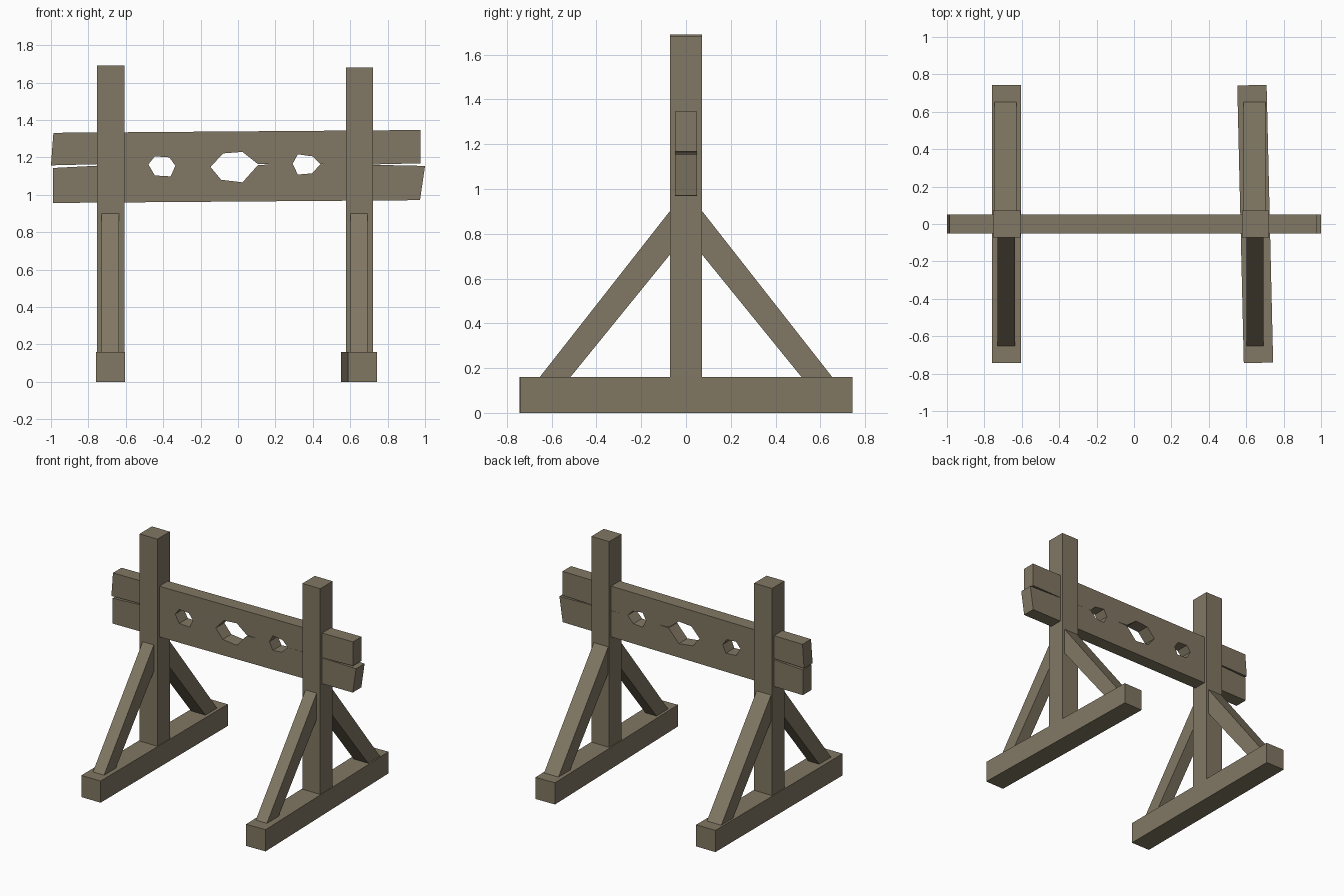
import bpy, bmesh, math
from mathutils import Matrix, Vector

cube = bpy.data.objects.get("Cube")
if cube:
    bpy.data.objects.remove(cube, do_unlink=True)

wood = bpy.data.materials.new("weathered_wood")
wood.use_nodes = True
wood.diffuse_color = (0.22, 0.185, 0.125, 1)
wood.node_tree.nodes["Principled BSDF"].inputs["Base Color"].default_value = wood.diffuse_color


def prism(name, points, depth):
    """Extrude a flat outline symmetrically along the depth vector."""
    bm = bmesh.new()
    half = Vector(depth) / 2
    face = bm.faces.new([bm.verts.new(Vector(p) - half) for p in points])
    extruded = bmesh.ops.extrude_face_region(bm, geom=[face])["geom"]
    moved = [g for g in extruded if isinstance(g, bmesh.types.BMVert)]
    bmesh.ops.translate(bm, verts=moved, vec=Vector(depth))
    bmesh.ops.recalc_face_normals(bm, faces=bm.faces)
    mesh = bpy.data.meshes.new(name)
    bm.to_mesh(mesh)
    bm.free()
    mesh.materials.append(wood)
    obj = bpy.data.objects.new(name, mesh)
    bpy.context.collection.objects.link(obj)
    return obj


def beam(name, x, width, length, bottom, top):
    """Upright or lying box, centred on y = 0."""
    w, d = width / 2, length / 2
    outline = [(-w, -d, 0), (w, -d, 0), (w, d, 0), (-w, d, 0)]
    obj = prism(name, outline, (0, 0, top - bottom))
    obj.location = (x, 0, (top + bottom) / 2)
    return obj


def brace(name, x, width, side):
    """Diagonal strut from the foot up to the post."""
    outline = [(0.657, 0.155), (0.065, 0.91), (0.065, 0.715), (0.52, 0.155)]
    prism(name, [(x, side * y, z) for y, z in outline], (width, 0, 0))


# Side frames: foot, post and two braces each
for side, foot_x, post_x, brace_x, height, turn in (
        ("right", -0.682, -0.681, -0.683, 1.69, 0),
        ("left", 0.648, 0.65, 0.648, 1.68, 1.35)):
    foot = beam(side + "_foot", foot_x, 0.157, 1.485, 0, 0.16)
    foot.rotation_euler.z = math.radians(turn)
    beam(side + "_post", post_x, 0.146, 0.145, 0.155, height)
    brace(side + "_front_brace", brace_x, 0.091, -1)
    brace(side + "_back_brace", brace_x - 0.004, 0.118, 1)

# Clamp boards: the meeting edges are notched to form the three openings
upper_edge = [(-1.0, 1.157), (-0.755, 1.163), (-0.479, 1.162),
              (-0.445, 1.205), (-0.367, 1.2), (-0.335, 1.155),
              (-0.147, 1.148), (-0.08, 1.221), (0.024, 1.229), (0.105, 1.165),
              (0.19, 1.162), (0.292, 1.165), (0.32, 1.216), (0.4, 1.205),
              (0.442, 1.163), (0.72, 1.162), (0.975, 1.168)]
lower_edge = [(-0.99, 1.143), (-0.755, 1.155), (-0.68, 1.163), (-0.479, 1.162),
              (-0.445, 1.103), (-0.36, 1.098), (-0.335, 1.155),
              (-0.147, 1.148), (-0.09, 1.08), (0.024, 1.066), (0.107, 1.159),
              (0.19, 1.162), (0.292, 1.165), (0.32, 1.108), (0.394, 1.114),
              (0.442, 1.163), (0.72, 1.16), (1.0, 1.154)]
upper_corners = [(0.975, 1.346), (-0.987, 1.331)]
lower_corners = [(0.973, 0.971), (-0.99, 0.956)]

for name, outline in (("upper_board", upper_edge + upper_corners),
                      ("lower_board", lower_edge + lower_corners)):
    prism(name, [(x, 0, z) for x, z in outline], (0, 0.1, 0))
